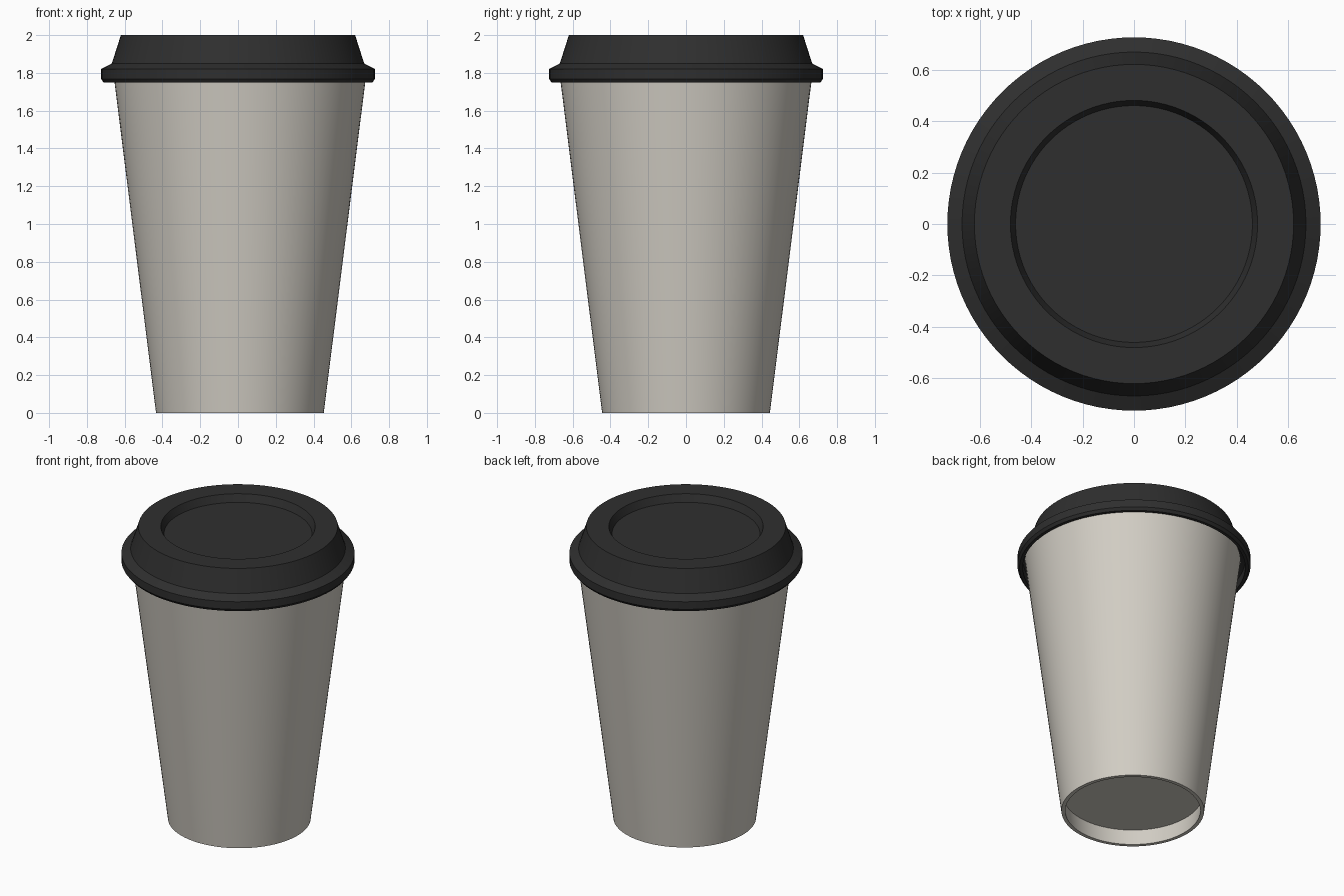
import bpy, bmesh, math

if "Cube" in bpy.data.objects:
    bpy.data.objects.remove(bpy.data.objects["Cube"])

SEGMENTS = 96


def material(name, color):
    m = bpy.data.materials.new(name)
    m.diffuse_color = (*color, 1.0)
    m.use_nodes = True
    m.node_tree.nodes["Principled BSDF"].inputs["Base Color"].default_value = m.diffuse_color
    return m


def lathe(name, profile, mat, x=0.0):
    """Spin an (r, z) profile about z; profile starts and ends on the axis."""
    bm = bmesh.new()
    verts = [bm.verts.new((r, 0, z)) for r, z in profile]
    edges = [bm.edges.new(pair) for pair in zip(verts, verts[1:])]
    bmesh.ops.spin(bm, geom=verts + edges, cent=(0, 0, 0), axis=(0, 0, 1),
                   angle=2 * math.pi, steps=SEGMENTS, use_merge=True)
    bmesh.ops.remove_doubles(bm, verts=bm.verts, dist=1e-5)
    bmesh.ops.recalc_face_normals(bm, faces=bm.faces)
    mesh = bpy.data.meshes.new(name)
    bm.to_mesh(mesh)
    bm.free()
    mesh.materials.append(mat)
    ob = bpy.data.objects.new(name, mesh)
    ob.location.x = x
    bpy.context.collection.objects.link(ob)
    bpy.context.view_layer.objects.active = ob
    ob.select_set(True)
    bpy.ops.object.shade_smooth_by_angle(angle=math.radians(28))
    ob.select_set(False)
    return ob


paper = material("warm_grey_paper", (0.64, 0.61, 0.55))
plastic = material("black_plastic", (0.028, 0.028, 0.028))

# Tapered cup wall with a floor set up inside the base
lathe("cup", [
    (0, 0.11), (0.432, 0.11), (0.42, 0.0), (0.444, 0.0),
    (0.67, 1.80), (0.65, 1.80), (0.44, 0.13), (0, 0.13),
], paper, x=0.01)

# Lid shell: recessed top, sloped wall, flared rim and hollow underside
lathe("lid", [
    (0, 1.95), (0.46, 1.95), (0.48, 2.0), (0.62, 2.0),
    (0.668, 1.85), (0.725, 1.82), (0.725, 1.768), (0.712, 1.75),
    (0.692, 1.75), (0.692, 1.81), (0.645, 1.84), (0.60, 1.98),
    (0.50, 1.98), (0.475, 1.93), (0, 1.93),
], plastic)
